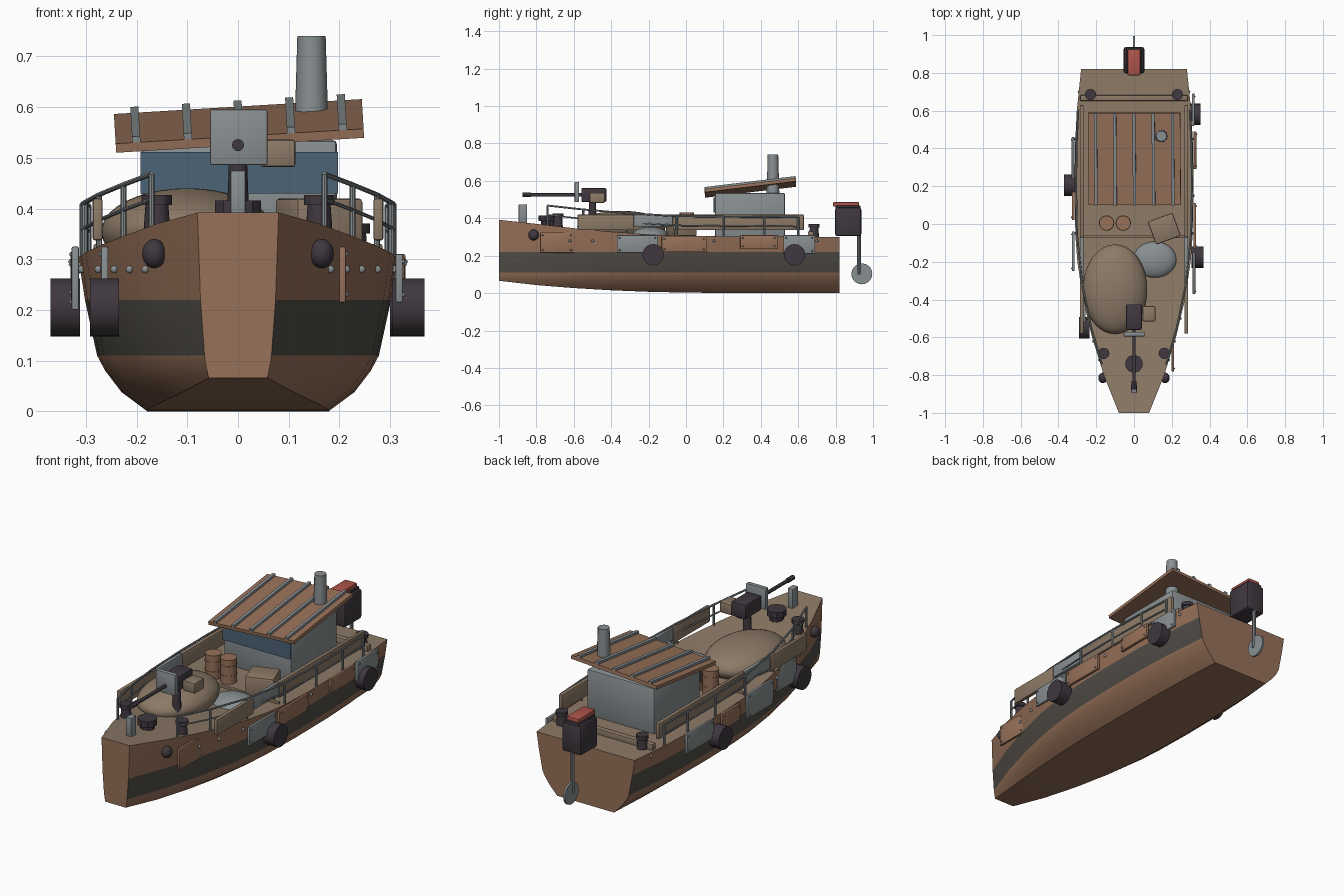
import bpy, bmesh, math
from mathutils import Matrix, Vector, Euler

old = bpy.data.objects.get("Cube")
if old:
    bpy.data.objects.remove(old)


def material(name, rgb):
    m = bpy.data.materials.new(name)
    m.use_nodes = True
    m.diffuse_color = (*rgb, 1)
    bsdf = m.node_tree.nodes["Principled BSDF"]
    bsdf.inputs["Base Color"].default_value = (*rgb, 1)
    bsdf.inputs["Roughness"].default_value = 0.8
    return m


BROWN = material("rust_brown", (0.31, 0.165, 0.1))
BAND = material("dark_band", (0.085, 0.077, 0.065))
TAN = material("deck_tan", (0.265, 0.195, 0.135))
GREY = material("metal_grey", (0.25, 0.275, 0.285))
BLUE = material("window_blue", (0.07, 0.125, 0.18))
DARK = material("rubber_black", (0.05, 0.04, 0.05))
RED = material("motor_red", (0.42, 0.09, 0.07))


def finish(name, bm, mats, angle=30):
    bmesh.ops.recalc_face_normals(bm, faces=bm.faces)
    me = bpy.data.meshes.new(name)
    bm.to_mesh(me)
    bm.free()
    for m in mats:
        me.materials.append(m)
    ob = bpy.data.objects.new(name, me)
    bpy.context.collection.objects.link(ob)
    bpy.ops.object.select_all(action='DESELECT')
    ob.select_set(True)
    bpy.context.view_layer.objects.active = ob
    bpy.ops.object.shade_smooth_by_angle(angle=math.radians(angle))
    return ob


def box(name, mat, x, y, z, bevel=0.0, rot=(0, 0, 0)):
    """Box spanning the (low, high) pairs x, y, z, turned about its centre."""
    bm = bmesh.new()
    bmesh.ops.create_cube(bm, size=1)
    size = [b - a for a, b in (x, y, z)]
    bmesh.ops.scale(bm, vec=size, verts=bm.verts)
    if bevel:
        bmesh.ops.bevel(bm, geom=bm.edges[:], offset=bevel, segments=2,
                        affect='EDGES', profile=0.5)
    ob = finish(name, bm, [mat])
    ob.location = [(a + b) / 2 for a, b in (x, y, z)]
    ob.rotation_euler = rot
    return ob


def rod(name, mat, p, q, r1, r2=None, sides=16):
    """Cylinder or cone from p to q."""
    p, q = Vector(p), Vector(q)
    bm = bmesh.new()
    bmesh.ops.create_cone(bm, cap_ends=True, segments=sides, radius1=r1,
                          radius2=r1 if r2 is None else r2, depth=(q - p).length)
    turn = (q - p).to_track_quat('Z', 'Y').to_matrix().to_4x4()
    bm.transform(Matrix.Translation((p + q) / 2) @ turn)
    return finish(name, bm, [mat])


def ball(name, mat, centre, radii, segs=24):
    bm = bmesh.new()
    bmesh.ops.create_uvsphere(bm, u_segments=segs, v_segments=segs // 2, radius=1)
    bmesh.ops.scale(bm, vec=radii, verts=bm.verts)
    ob = finish(name, bm, [mat], 60)
    ob.location = centre
    return ob


# Hull stations: y, half beam, deck height, keel height
STATIONS = [(-1, .08, .392, .066), (-.8, .16, .37, .043), (-.6, .222, .347, .027),
            (-.4, .27, .328, .015), (-.2, .3, .314, .007), (-.065, .31, .307, .004),
            (.15, .315, .304, .001), (.4, .313, .302, 0), (.6, .303, .301, 0),
            (.82, .28, .3, 0)]


def at(y):
    """Half beam and deck height at y."""
    for a, b in zip(STATIONS, STATIONS[1:]):
        if y <= b[0]:
            t = (y - a[0]) / (b[0] - a[0])
            return a[1] + t * (b[1] - a[1]), a[2] + t * (b[2] - a[2])


def section(y, w, deck, keel):
    t = (w - .08) / .235
    mix = lambda a, b: a + t * (b - a)
    side = [(mix(.058, .18), keel), (mix(.061, .23), mix(.08, .038)),
            (mix(.064, .262), mix(.095, .08)), (mix(.066, .278), .11),
            (mix(.074, .302), .22), (w, deck)]
    return [(x, y, z) for x, z in side] + [(-x, y, z) for x, z in reversed(side)]


# Hull: lofted sections, with deck on top and dark band on the sides
bm = bmesh.new()
rings = [[bm.verts.new(c) for c in section(*s)] for s in STATIONS]
n = len(rings[0])
for a, b in zip(rings, rings[1:]):
    for i in range(n):
        j = (i + 1) % n
        f = bm.faces.new((a[i], a[j], b[j], b[i]))
        f.material_index = 2 if i == 5 else 1 if i in (3, 7) else 0
bm.faces.new(rings[0])
bm.faces.new(rings[-1])
finish("hull", bm, [BROWN, BAND, TAN], 25)

# Rubber fenders hung on the sides
for i, (x0, x1, y) in enumerate([(.305, .368, -.175), (.3, .352, .58),
                                 (-.37, -.312, .205), (-.292, -.235, -.55)]):
    rod(f"fender_{i}", DARK, (x0, y, .205), (x1, y, .205), .057, sides=24)

# Riveted patch plates on the hull sides: side, x, y range, z range, colour
PATCHES = [(1, .318, -.37, -.15, .215, .31, GREY), (1, .314, .52, .69, .21, .31, GREY),
           (1, .206, -.78, -.6, .215, .325, BROWN), (1, .321, -.13, .11, .22, .305, BROWN),
           (1, .323, .29, .49, .235, .31, BROWN), (-1, .321, -.25, -.04, .2, .325, GREY),
           (-1, .263, -.52, -.36, .2, .325, GREY), (-1, .323, .24, .46, .21, .31, GREY),
           (-1, .322, .02, .17, .22, .305, BROWN)]
for i, (s, x, y0, y1, z0, z1, mat) in enumerate(PATCHES):
    box(f"hull_patch_{i}", mat, (s * x - .007, s * x + .007), (y0, y1), (z0, z1), .003)
    for y in (y0 + .015, y1 - .015):
        for z in (z0 + .015, z1 - .015):
            ball("patch_rivet", GREY, (s * (x + .007), y, z), (.005,) * 3, 8)

# Mirrored fittings
for s, side in ((1, "left"), (-1, "right")):
    for y in (-.72, -.62, -.5, -.35, -.05, .15, .3, .45, .7):
        w = at(y)[0]
        ball(f"{side}_hull_rivet", GREY, (s * (w - .002), y, .28), (.008,) * 3, 8)
    # Bulwark boards
    inner, outer = sorted((s * .267, s * .287))
    for name, mat, y0, y1, z0 in (("fore_board", TAN, -.58, -.28, .337),
                                  ("steel_board", GREY, -.28, -.07, .355),
                                  ("aft_board", TAN, -.07, .63, .337)):
        box(f"{side}_{name}", mat, (inner, outer), (y0, y1), (z0, .42), .005)
    # Guard rail
    pts = []
    for y in (-.74, -.55, -.32, -.05, .2, .42, .6):
        w, d = at(y)
        top = Vector((s * (w - .008), y, d + .105))
        rod(f"{side}_rail_post", GREY, (top.x, y, d - .01), top, .006, sides=8)
        pts.append(top)
    for a, b in zip(pts, pts[1:]):
        rod(f"{side}_rail", GREY, a, b, .005, sides=8)
        low = Vector((0, 0, -.05))
        rod(f"{side}_lower_rail", GREY, a + low, b + low, .004, sides=8)
    # Mooring posts and hawse holes
    for end, x, y in (("bow", .16, -.685), ("stern", .23, .685)):
        d = at(y)[1]
        rod(f"{side}_{end}_bollard", DARK, (s * x, y, d - .01), (s * x, y, d + .06), .027, .022, 12)
        rod(f"{side}_{end}_bollard_cap", DARK, (s * x, y, d + .05), (s * x, y, d + .07), .03, sides=12)
    ball(f"{side}_hawse_plug", DARK, (s * .165, -.815, .311), (.024, .028, .029))

# Cabin with front window band
box("cabin", GREY, (-.19, .195), (.155, .53), (.29, .535), .008)
box("cabin_window", BLUE, (-.192, .197), (.146, .155), (.43, .512))

# Tilted roof panel with battens, built flat then turned as one
tilt = Euler((.12, -.06, 0))
centre = Vector((.002, .345, .563))
box("roof_panel", BROWN, (-.243, .247), (.1, .59), (.554, .572), rot=tilt)
for i in range(-2, 3):
    pos = centre + tilt.to_matrix() @ Vector((i * .102, 0, .013))
    bar = box(f"roof_batten_{i + 3}", GREY, (-.008, .008), (-.245, .245), (-.008, .008), rot=tilt)
    bar.location = pos
rod("chimney", GREY, (.145, .465, .5), (.145, .465, .74), .035, .028, 12)

# Cross beams on deck
box("stern_beam", TAN, (-.285, .285), (.652, .682), (.295, .33), .004)
box("mid_beam", TAN, (-.285, .285), (-.075, -.06), (.3, .318), .003)

# Deck cargo
ball("covered_mound", TAN, (-.1, -.345, .355), (.17, .237, .085), 40)
ball("grey_mound", GREY, (.11, -.19, .31), (.115, .097, .045), 32)
for i, x in enumerate((-.145, -.057)):
    rod(f"barrel_{i}", BROWN, (x, .005, .3), (x, .005, .43), .039, sides=16)
    for z in (.34, .39):
        rod(f"barrel_hoop_{i}", BROWN, (x, .005, z), (x, .005, z + .008), .041)
box("crate", TAN, (.09, .23), (-.09, .04), (.305, .42), .008, (0, 0, .35))

# Bow winch and towing post
rod("winch_base", DARK, (0, -.74, .35), (0, -.74, .39), .035, sides=10)
rod("winch_cap", DARK, (0, -.74, .385), (0, -.74, .416), .048, sides=10)
box("bow_post", GREY, (-.015, .015), (-.895, -.85), (.37, .475), .003)

# Deck gun
rod("gun_pedestal", DARK, (0, -.5, .33), (0, -.5, .49), .024, .018)
box("gun_body", DARK, (-.042, .042), (-.56, -.425), (.487, .562), .008)
box("gun_shield", GREY, (-.055, .058), (-.595, -.572), (.486, .595), .003)
rod("gun_barrel", DARK, (0, -.86, .525), (0, -.55, .525), .009, sides=12)
rod("gun_muzzle", DARK, (0, -.875, .525), (0, -.83, .525), .012, sides=12)
box("ammo_box", TAN, (.045, .113), (-.515, -.435), (.482, .536), .005)

# Outboard motor
box("motor_body", DARK, (-.055, .055), (.797, .937), (.305, .458), .012)
box("motor_neck", DARK, (-.042, .042), (.8, .932), (.45, .468), .004)
box("motor_cap", RED, (-.034, .034), (.787, .925), (.462, .487), .005)
rod("motor_shaft", GREY, (0, .925, .1), (0, .925, .31), .01, sides=10)
rod("propeller", GREY, (-.005, .94, .103), (.005, .94, .103), .056, sides=20)
